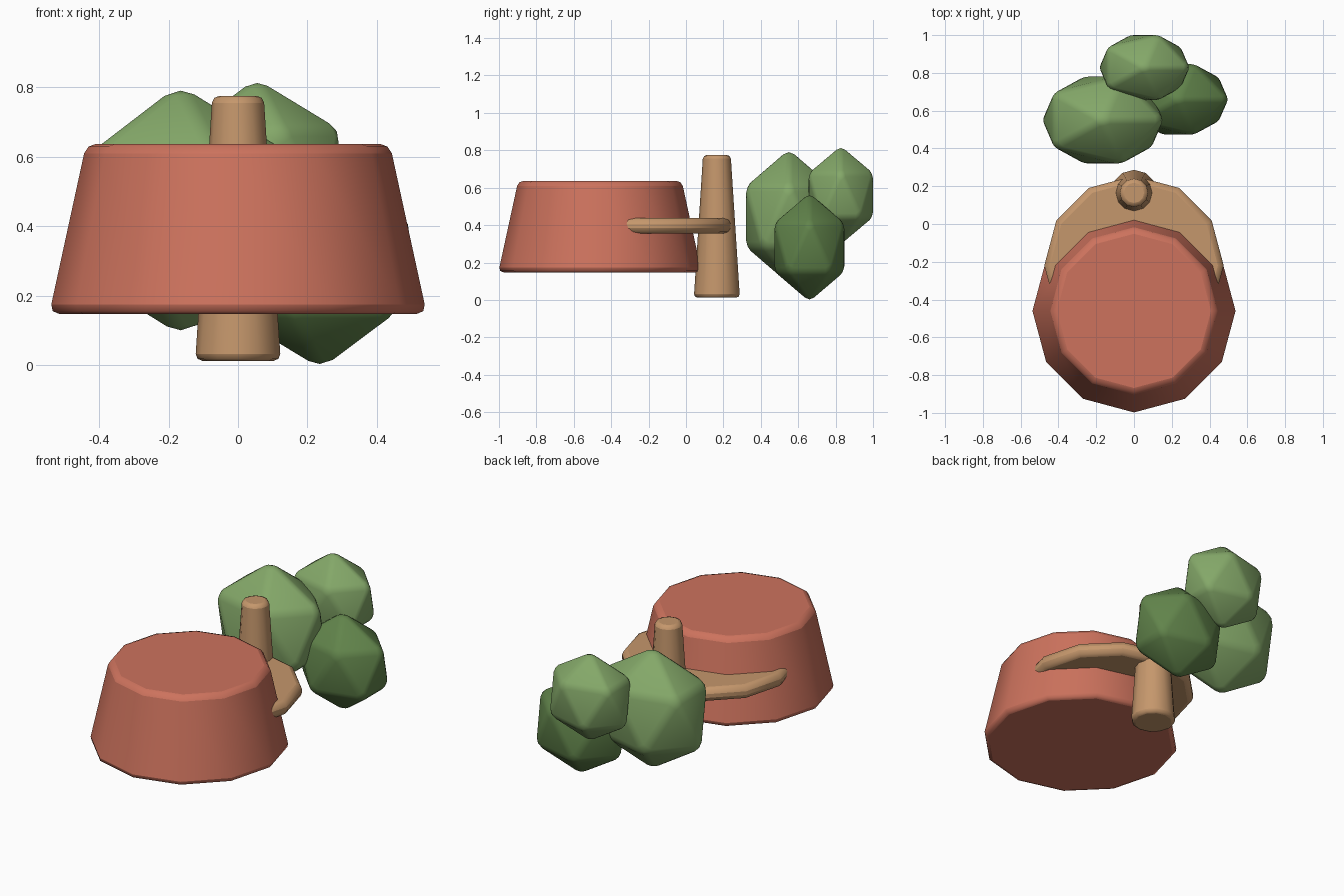
import bpy, bmesh, math

if "Cube" in bpy.data.objects:
    bpy.data.objects.remove(bpy.data.objects["Cube"])


def material(name, rgb):
    m = bpy.data.materials.new(name)
    m.diffuse_color = (*rgb, 1)
    m.use_nodes = True
    m.node_tree.nodes["Principled BSDF"].inputs["Base Color"].default_value = m.diffuse_color
    return m


TERRACOTTA = material("terracotta", (0.61, 0.17, 0.11))
WOOD = material("wood", (0.56, 0.31, 0.15))
LEAF = material("leaf", (0.23, 0.39, 0.14))
DARK_LEAF = material("dark_leaf", (0.12, 0.23, 0.07))


def finish(obj, mat):
    obj.data.materials.append(mat)
    bpy.ops.object.select_all(action='DESELECT')
    obj.select_set(True)
    bpy.context.view_layer.objects.active = obj
    bpy.ops.object.shade_smooth_by_angle(angle=math.radians(35))


def tapered(name, r_bottom, r_top, y, z0, z1, bevel, mat):
    """Twelve-sided tapered cylinder with softened rims."""
    bpy.ops.mesh.primitive_cone_add(vertices=12, radius1=r_bottom, radius2=r_top,
                                    depth=z1 - z0, location=(0, y, (z0 + z1) / 2))
    obj = bpy.context.object
    obj.name = name
    mod = obj.modifiers.new("soft_rim", 'BEVEL')
    mod.width = bevel
    mod.segments = 2
    mod.limit_method = 'ANGLE'
    mod.angle_limit = math.radians(40)
    finish(obj, mat)


def foliage(name, centre, half, mat):
    """Soft-edged icosahedron fitted to the given half extents."""
    bm = bmesh.new()
    bmesh.ops.create_icosphere(bm, subdivisions=1, radius=1)
    bmesh.ops.bevel(bm, geom=bm.edges[:], offset=0.08, segments=2,
                    profile=0.5, affect='EDGES')
    for i in range(3):
        reach = max(abs(v.co[i]) for v in bm.verts)
        for v in bm.verts:
            v.co[i] *= half[i] / reach
    mesh = bpy.data.meshes.new(name)
    bm.to_mesh(mesh)
    bm.free()
    obj = bpy.data.objects.new(name, mesh)
    obj.location = centre
    bpy.context.collection.objects.link(obj)
    finish(obj, mat)


# Pot, ledge and trunk
tapered("pot", 0.5435, 0.437, -0.46, 0.147, 0.637, 0.028, TERRACOTTA)
tapered("ledge", 0.475, 0.475, -0.22, 0.355, 0.437, 0.03, WOOD)
tapered("trunk", 0.123, 0.074, 0.165, 0.012, 0.775, 0.02, WOOD)

# Foliage clumps
foliage("foliage_left", (-0.165, 0.55, 0.445), (0.315, 0.23, 0.345), LEAF)
foliage("foliage_back", (0.055, 0.828, 0.56), (0.235, 0.172, 0.252), LEAF)
foliage("foliage_right", (0.235, 0.66, 0.281), (0.26, 0.187, 0.278), DARK_LEAF)
